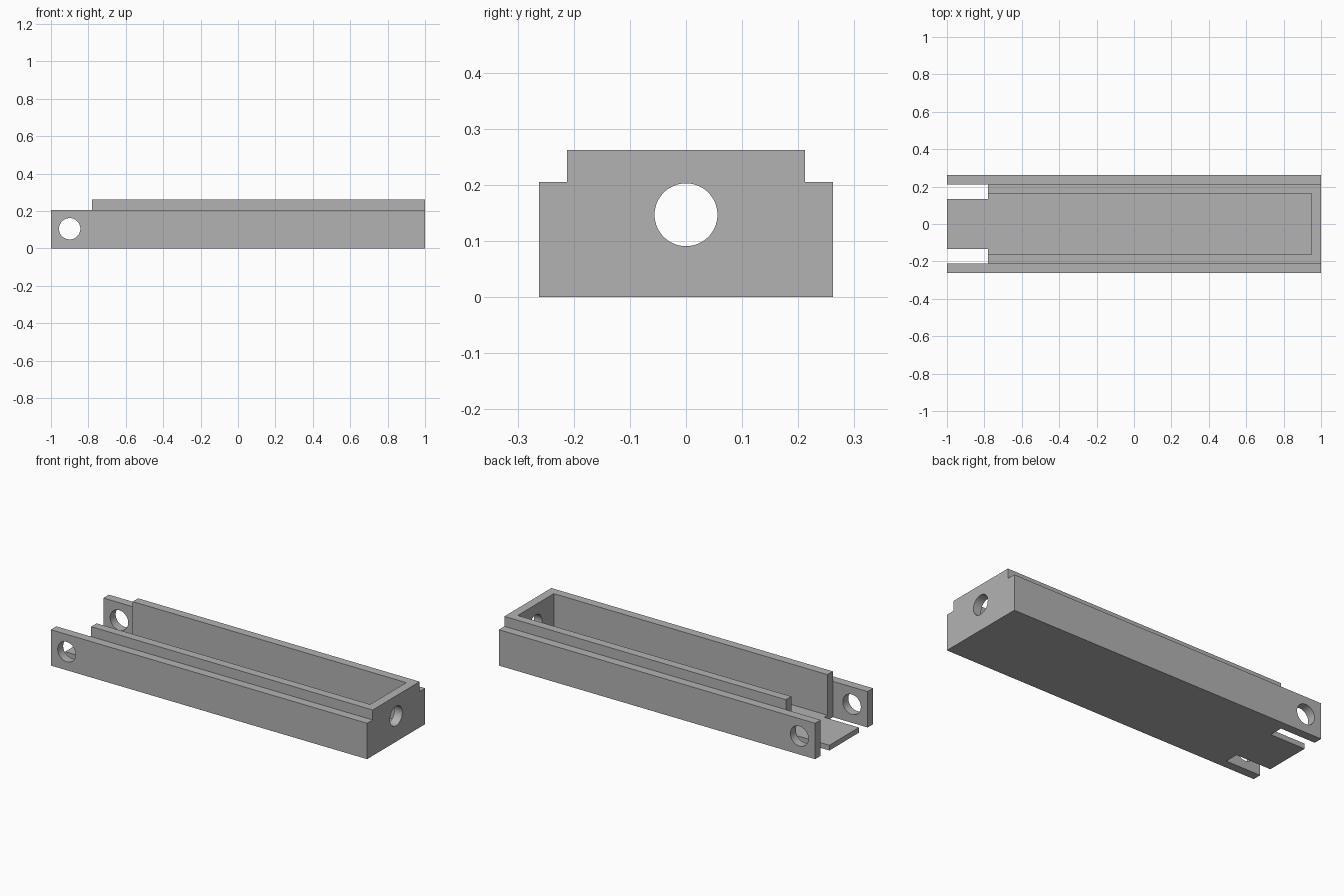
import bpy
import bmesh
from math import pi
from mathutils import Matrix, Vector

if "Cube" in bpy.data.objects:
    bpy.data.objects.remove(bpy.data.objects["Cube"], do_unlink=True)

# Main dimensions
HALF_LEN, HALF_WID = 1.0, 0.262
SHOULDER_Z, TOP_Z, FLOOR_Z = 0.205, 0.262, 0.03
RAIL_Y, CAVITY_Y, TONGUE_Y = 0.212, 0.163, 0.133
MOUTH_X, END_X = -0.78, 0.95

grey = bpy.data.materials.new("plain_grey")
grey.use_nodes = True
grey.diffuse_color = (0.45, 0.45, 0.45, 1)
grey.node_tree.nodes["Principled BSDF"].inputs["Base Color"].default_value = grey.diffuse_color


def make_object(name, bm):
    bmesh.ops.recalc_face_normals(bm, faces=bm.faces)
    mesh = bpy.data.meshes.new(name)
    bm.to_mesh(mesh)
    bm.free()
    mesh.materials.append(grey)
    obj = bpy.data.objects.new(name, mesh)
    bpy.context.collection.objects.link(obj)
    return obj


def box(name, low, high):
    low, high = Vector(low), Vector(high)
    bm = bmesh.new()
    bmesh.ops.create_cube(bm, size=1, matrix=Matrix.Translation((low + high) / 2)
                          @ Matrix.Diagonal((*(high - low), 1)))
    return make_object(name, bm)


def drill(name, centre, radius, depth, axis):
    bm = bmesh.new()
    bmesh.ops.create_cone(bm, cap_ends=True, segments=64, radius1=radius, radius2=radius,
                          depth=depth, matrix=Matrix.Translation(centre)
                          @ Matrix.Rotation(pi / 2, 4, axis))
    return make_object(name, bm)


# Channel body: stepped cross-section run along x
half = [(HALF_WID, 0), (HALF_WID, SHOULDER_Z), (RAIL_Y, SHOULDER_Z), (RAIL_Y, TOP_Z)]
section = half + [(-y, z) for y, z in reversed(half)]
bm = bmesh.new()
face = bm.faces.new([bm.verts.new((-HALF_LEN, y, z)) for y, z in section])
run = bmesh.ops.extrude_face_region(bm, geom=[face])
bmesh.ops.translate(bm, vec=(2 * HALF_LEN, 0, 0),
                    verts=[v for v in run["geom"] if isinstance(v, bmesh.types.BMVert)])
body = make_object("channel_body", bm)

# Cutters: cavity, open mouth, slots beside the tongue, pivot holes, end hole
cutters = [
    box("cavity_cutter", (-1.2, -CAVITY_Y, FLOOR_Z), (END_X, CAVITY_Y, 0.5)),
    box("mouth_cutter", (-1.2, -RAIL_Y, FLOOR_Z), (MOUTH_X, RAIL_Y, 0.5)),
    box("left_slot_cutter", (-1.2, TONGUE_Y, -0.1), (MOUTH_X, RAIL_Y, 0.15)),
    box("right_slot_cutter", (-1.2, -RAIL_Y, -0.1), (MOUTH_X, -TONGUE_Y, 0.15)),
    drill("pivot_cutter", (-0.9, 0, 0.105), 0.057, 1, "X"),
    drill("end_hole_cutter", (1, 0, 0.147), 0.056, 0.3, "Y"),
]

bpy.ops.object.select_all(action="DESELECT")
bpy.context.view_layer.objects.active = body
body.select_set(True)
for cutter in cutters:
    cutter.hide_render = True
    mod = body.modifiers.new(cutter.name, "BOOLEAN")
    mod.operation, mod.solver, mod.object = "DIFFERENCE", "EXACT", cutter
    bpy.ops.object.modifier_apply(modifier=mod.name)
for cutter in cutters:
    bpy.data.objects.remove(cutter, do_unlink=True)

bpy.ops.object.shade_smooth_by_angle()
